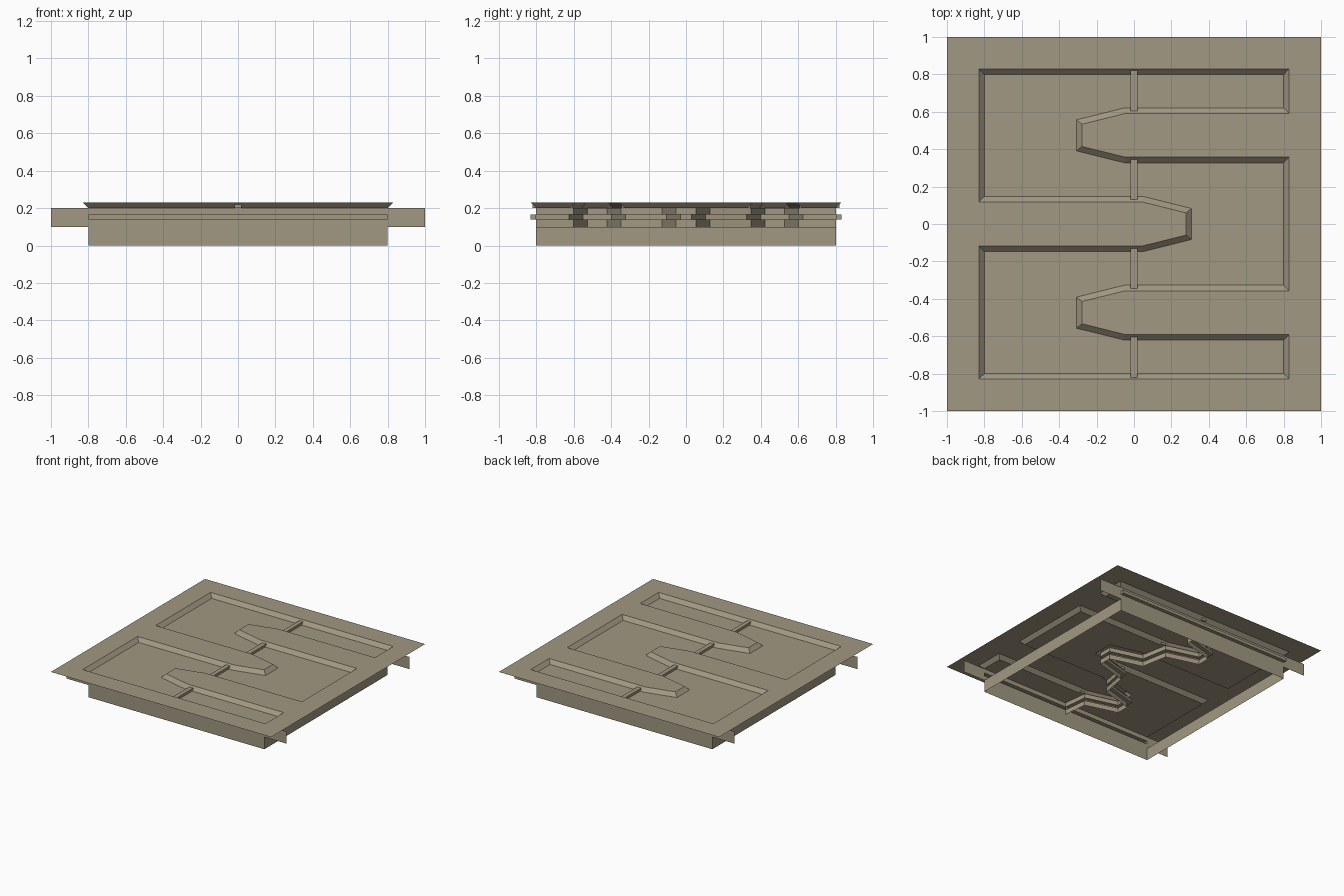
import bpy, bmesh
from mathutils import Vector

if "Cube" in bpy.data.objects:
    bpy.data.objects.remove(bpy.data.objects["Cube"])

tan = bpy.data.materials.new("tan")
tan.diffuse_color = (0.36, 0.315, 0.225, 1)
tan.use_nodes = True
tan.node_tree.nodes["Principled BSDF"].inputs["Base Color"].default_value = tan.diffuse_color

SIDE, LOW, HIGH, BEVEL = 0.8, 0.2, 0.23, 0.03
TOOTH_Y = 0.474


def finish(bm, name):
    me = bpy.data.meshes.new(name)
    bm.to_mesh(me)
    bm.free()
    me.materials.append(tan)
    ob = bpy.data.objects.new(name, me)
    bpy.context.collection.objects.link(ob)
    return ob


def offset(path, d, closed):
    """Move a polyline sideways (to its right) with mitred corners."""
    pts = [Vector(p) for p in path]
    n = len(pts)

    def normal(a, b):
        e = (pts[b % n] - pts[a % n]).normalized()
        return Vector((e.y, -e.x))

    out = []
    for i in range(n):
        n1 = normal(i - 1, i) if closed or i > 0 else normal(i, i + 1)
        n2 = normal(i, i + 1) if closed or i < n - 1 else n1
        out.append(pts[i] + (n1 + n2) * d / (1 + n1.dot(n2)))
    return out


def tooth(cy, sx, base, shoulder, tip, w, tw):
    """Tooth outline, listed from low y to high y, pointing to sx."""
    pts = [(sx * shoulder, cy - w), (sx * tip, cy - tw),
           (sx * tip, cy + tw), (sx * shoulder, cy + w)]
    if base:
        pts = [(-sx * SIDE, cy - w)] + pts + [(-sx * SIDE, cy + w)]
    return pts


# Top panel: recessed floor, bevelled rim, interlocking raised teeth
args = (True, 0.05, 0.308, 0.147, 0.083)
outline = [(-SIDE, -SIDE), (SIDE, -SIDE)]
outline += tooth(-TOOTH_Y, -1, *args) + tooth(TOOTH_Y, -1, *args)
outline += [(SIDE, SIDE), (-SIDE, SIDE)]
outline += tooth(0, 1, *args)[::-1]
bm = bmesh.new()
low = [bm.verts.new((x, y, LOW)) for x, y in outline]
high = [bm.verts.new((p.x, p.y, HIGH)) for p in offset(outline, BEVEL, True)]
outer = [bm.verts.new((x, y, HIGH)) for x, y in ((-1, -1), (1, -1), (1, 1), (-1, 1))]
bm.faces.new(low)
n = len(low)
for i in range(n):
    j = (i + 1) % n
    bm.faces.new((low[j], low[i], high[i], high[j]))
loops = [bm.edges.get((high[i], high[(i + 1) % n])) for i in range(n)]
loops += [bm.edges.new((outer[i], outer[(i + 1) % 4])) for i in range(4)]
bmesh.ops.triangle_fill(bm, edges=loops, use_beauty=True, use_dissolve=False)
for f in bm.faces:
    f.normal_update()
    if f.normal.z < 0:
        f.normal_flip()
finish(bm, "top_panel")


def grooved_wall(name, path, bottom, d):
    """Thin wall along a path with a shallow horizontal groove."""
    bm = bmesh.new()
    moved = offset(path, d, False)
    path = [Vector(p) for p in path]
    rows = []
    for z, pts in ((bottom, path), (0.14, path), (0.14, moved),
                   (0.165, moved), (0.165, path), (LOW, path)):
        rows.append([bm.verts.new((p.x, p.y, z)) for p in pts])
    for a, b in zip(rows, rows[1:]):
        for i in range(len(path) - 1):
            bm.faces.new((a[i], a[i + 1], b[i + 1], b[i]))
    for e in (0, -1):
        bm.faces.new([r[e] for r in rows[1:5]])
    return finish(bm, name)


def quad(name, pts):
    bm = bmesh.new()
    bm.faces.new([bm.verts.new(p) for p in pts])
    return finish(bm, name)


# Outer walls: grooved front and back with side wings, low left and right
for s, end in ((-1, "front"), (1, "back")):
    y = s * SIDE
    grooved_wall(end + "_wall", [(s * SIDE, y), (-s * SIDE, y)], 0, 0.03)
    for t, side in ((-1, "left"), (1, "right")):
        x0, x1 = sorted((t * SIDE, t), reverse=s > 0)
        quad(f"{end}_{side}_wing", [(x0, y, 0.1), (x1, y, 0.1), (x1, y, LOW), (x0, y, LOW)])
for t, side in ((-1, "left"), (1, "right")):
    x, y = t * SIDE, t * SIDE
    quad(side + "_wall", [(x, -y, 0), (x, y, 0), (x, y, 0.1), (x, -y, 0.1)])

# Zigzag seam wall hanging under the teeth
args = (False, 0.02, 0.285, 0.127, 0.053)
seam = [(0, -SIDE), (0, -0.605)]
seam = [(0, -SIDE)] + tooth(-TOOTH_Y, -1, *args) + tooth(0, 1, *args)
seam += tooth(TOOTH_Y, -1, *args) + [(0, SIDE)]
grooved_wall("seam_wall", seam, 0.1, -0.03)

# Raised seam strips across the recessed floor
for i, (y0, y1) in enumerate(((-0.82, -0.605), (-0.345, -0.13), (0.13, 0.345), (0.605, 0.82))):
    bm = bmesh.new()
    bmesh.ops.create_cube(bm, size=1)
    for v in bm.verts:
        v.co = (v.co.x * 0.036, (y0 + y1) / 2 + v.co.y * (y1 - y0), 0.21 + v.co.z * 0.02)
    finish(bm, f"seam_strip_{i + 1}")
